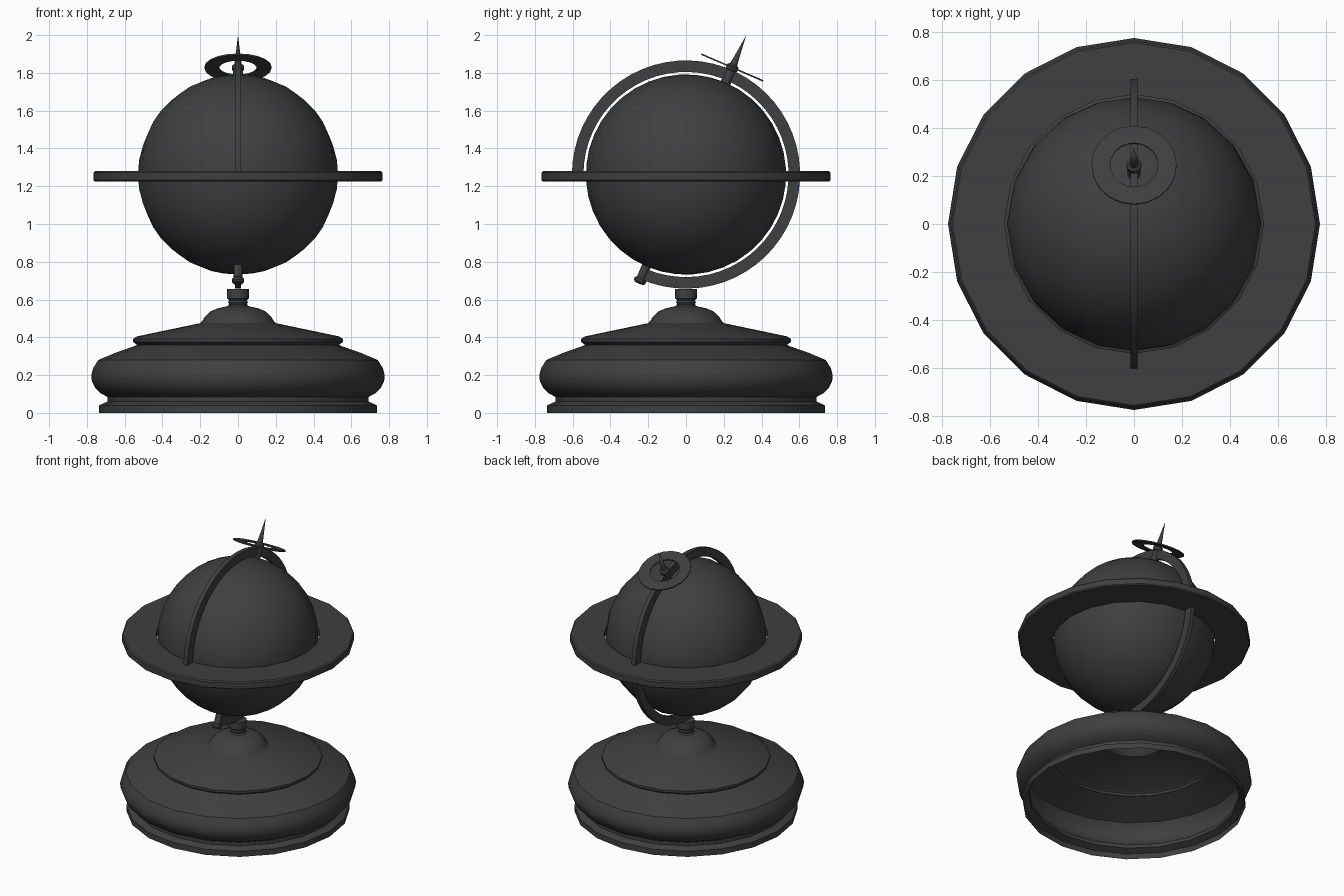
import bpy
import bmesh
import math
from mathutils import Matrix

if "Cube" in bpy.data.objects:
    bpy.data.objects.remove(bpy.data.objects["Cube"])

CENTER_Z = 1.262
TILT = math.radians(23.4)
SIDES = 20

dark = bpy.data.materials.new("dark_grey")
dark.diffuse_color = (0.05, 0.05, 0.05, 1)
dark.use_nodes = True
dark.node_tree.nodes["Principled BSDF"].inputs["Base Color"].default_value = dark.diffuse_color


def lathe(name, profile, sides=SIDES, closed=False, start=0.0, end=math.tau, matrix=Matrix()):
    """Turn (radius, z) points about z; a partial turn gets end caps."""
    bm = bmesh.new()
    full = abs(end - start - math.tau) < 1e-6
    columns = []
    for i in range(sides if full else sides + 1):
        a = start + (end - start) * i / sides
        columns.append([bm.verts.new((r * math.cos(a), r * math.sin(a), z)) for r, z in profile])
    n = len(profile)
    for i in range(sides):
        c0, c1 = columns[i], columns[(i + 1) % len(columns)]
        for j in range(n if closed else n - 1):
            k = (j + 1) % n
            bm.faces.new((c0[j], c1[j], c1[k], c0[k]))
    if not full:
        bm.faces.new(columns[0])
        bm.faces.new(columns[-1][::-1])
    bmesh.ops.remove_doubles(bm, verts=bm.verts, dist=1e-5)
    bm.transform(matrix)
    mesh = bpy.data.meshes.new(name)
    bm.to_mesh(mesh)
    bm.free()
    mesh.materials.append(dark)
    obj = bpy.data.objects.new(name, mesh)
    bpy.context.collection.objects.link(obj)
    bpy.ops.object.select_all(action='DESELECT')
    obj.select_set(True)
    bpy.context.view_layer.objects.active = obj
    bpy.ops.object.shade_smooth_by_angle(angle=math.radians(30))
    return obj


centre = Matrix.Translation((0, 0, CENTER_Z))
tilted = centre @ Matrix.Rotation(-TILT, 4, 'X')

# Hollow turned base with dome and neck
lathe("base", [
    (0.735, 0), (0.735, 0.04), (0.692, 0.06), (0.692, 0.085), (0.73, 0.105),
    (0.758, 0.135), (0.774, 0.17), (0.776, 0.2), (0.768, 0.235), (0.74, 0.28),
    (0.65, 0.318), (0.545, 0.355), (0.535, 0.36), (0.555, 0.375), (0.555, 0.392),
    (0.535, 0.405), (0.2, 0.475), (0.19, 0.485), (0.175, 0.51), (0.15, 0.535),
    (0.11, 0.553), (0.055, 0.565), (0.047, 0.575), (0.052, 0.585), (0.047, 0.595),
    (0.057, 0.605), (0.057, 0.657), (0, 0.657)])

# Globe on its tilted axis
R = 0.53
steps = 20
lathe("globe", [(R * math.sin(math.pi * i / steps), -R * math.cos(math.pi * i / steps))
                for i in range(steps + 1)], matrix=tilted)

# Flat horizon ring around the globe
lathe("horizon_ring", [
    (0.54, 1.225), (0.757, 1.225), (0.765, 1.232), (0.765, 1.272),
    (0.757, 1.28), (0.54, 1.28)], closed=True)

# Meridian arc from the front of the ring, over the top and round to the lower pivot
to_yz = Matrix(((0, 0, 1, 0), (1, 0, 0, 0), (0, 1, 0, 0), (0, 0, 0, 1)))
lathe("meridian_arc", [(0.543, -0.015), (0.604, -0.015), (0.604, 0.015), (0.543, 0.015)],
      sides=48, closed=True, start=-math.pi / 2 - TILT, end=math.pi, matrix=centre @ to_yz)

# Dial washer at the upper pole
lathe("hour_dial", [(0.1, 0.613), (0.178, 0.613), (0.178, 0.621), (0.1, 0.621)],
      closed=True, matrix=tilted)

# Upper pivot with pointed finial
lathe("finial", [
    (0, 0.52), (0.027, 0.52), (0.027, 0.6), (0.032, 0.605), (0.032, 0.625),
    (0.02, 0.635), (0.016, 0.66), (0, 0.803)], sides=12, matrix=tilted)

# Lower pivot with end knob
lathe("lower_pivot", [
    (0, -0.63), (0.024, -0.628), (0.033, -0.618), (0.033, -0.605), (0.024, -0.595),
    (0.024, -0.52), (0, -0.52)], sides=12, matrix=tilted)
